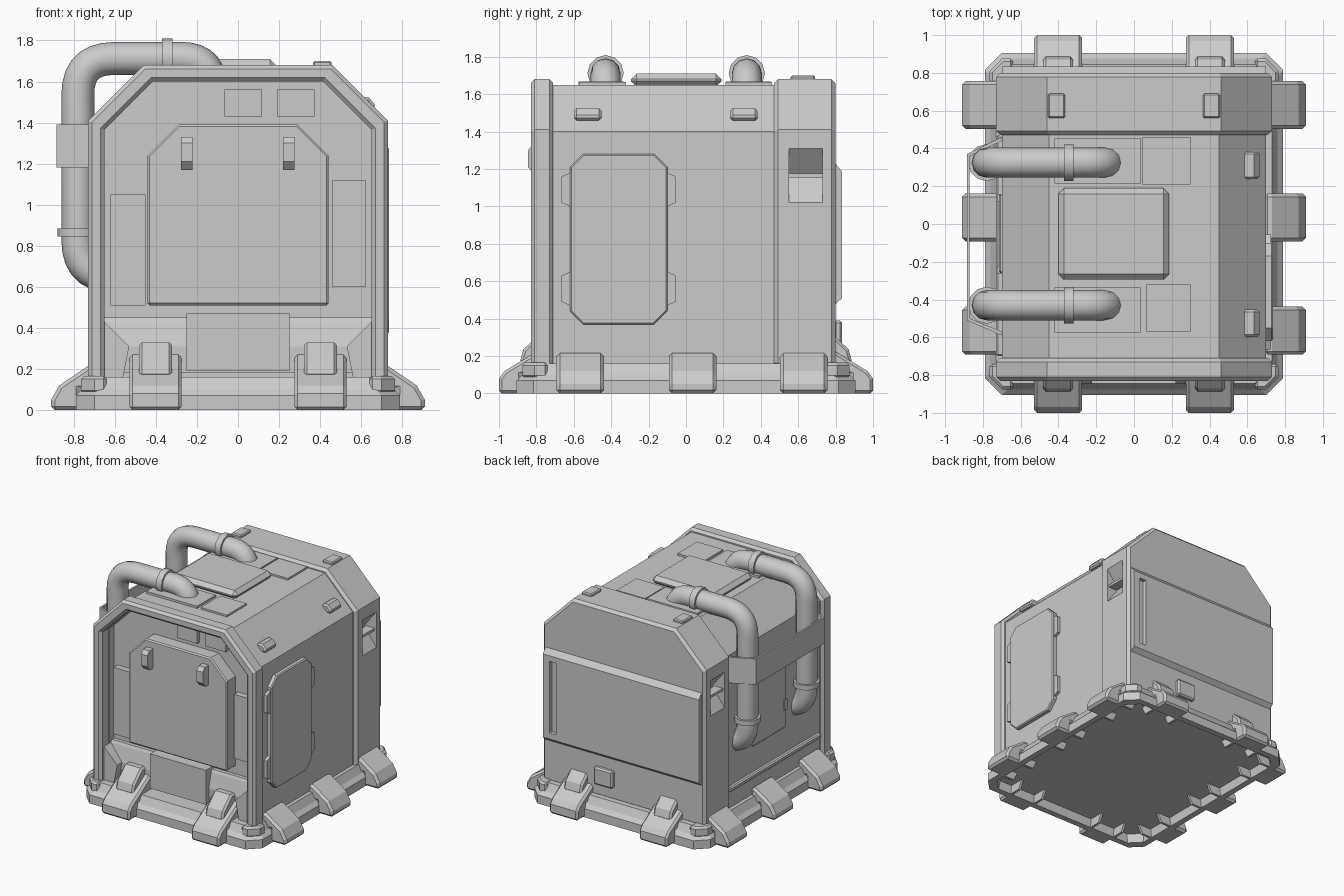
import bpy, bmesh
from math import pi
from mathutils import Vector

if "Cube" in bpy.data.objects:
    bpy.data.objects.remove(bpy.data.objects["Cube"], do_unlink=True)

grey = bpy.data.materials.new("light_grey")
grey.use_nodes = True
grey.diffuse_color = (0.6, 0.6, 0.6, 1)
grey.node_tree.nodes["Principled BSDF"].inputs["Base Color"].default_value = (0.6, 0.6, 0.6, 1)


def finish(name, bm, bevel=0):
    bmesh.ops.recalc_face_normals(bm, faces=bm.faces[:])
    me = bpy.data.meshes.new(name)
    bm.to_mesh(me)
    bm.free()
    me.materials.append(grey)
    ob = bpy.data.objects.new(name, me)
    bpy.context.collection.objects.link(ob)
    if bevel:
        m = ob.modifiers.new("chamfer", "BEVEL")
        m.width, m.segments, m.limit_method = bevel, 1, "ANGLE"
        m.angle_limit = pi / 3
    return ob


def prism(name, pts, axis, a, b, bevel=0):
    """Extrude a 2D profile along an axis from a to b."""
    place = {"x": lambda p, d: (d, p[0], p[1]),
             "y": lambda p, d: (p[0], d, p[1]),
             "z": lambda p, d: (p[0], p[1], d)}[axis]
    bm = bmesh.new()
    lo = [bm.verts.new(place(p, a)) for p in pts]
    hi = [bm.verts.new(place(p, b)) for p in pts]
    bm.faces.new(lo)
    bm.faces.new(hi)
    for i in range(len(pts)):
        j = (i + 1) % len(pts)
        bm.faces.new((lo[i], lo[j], hi[j], hi[i]))
    return finish(name, bm, bevel)


def box(name, x0, x1, y0, y1, z0, z1, bevel=0):
    return prism(name, [(x0, y0), (x1, y0), (x1, y1), (x0, y1)], "z", z0, z1, bevel)


def half_arch(w, top, cut, bottom):
    """Right half of a house outline with chamfered top corners."""
    return [(w, bottom), (w, top - cut), (w - cut, top)]


def arch(*args):
    right = half_arch(*args)
    return right + [(-x, z) for x, z in reversed(right)]


def cut(ob, cutter):
    bpy.context.view_layer.objects.active = ob
    for m in list(ob.modifiers):
        bpy.ops.object.modifier_apply(modifier=m.name)
    m = ob.modifiers.new("cut", "BOOLEAN")
    m.object, m.solver = cutter, "EXACT"
    bpy.ops.object.modifier_apply(modifier=m.name)
    bpy.data.objects.remove(cutter, do_unlink=True)


def octagon(w, d, c):
    return [(w, c - d), (w, d - c), (w - c, d), (c - w, d),
            (-w, d - c), (-w, c - d), (c - w, -d), (w - c, -d)]


# Base skirt, hollow underneath
bm = bmesh.new()
rings = []
for inset, z in [(0.06, 0.07), (0.05, 0), (0, 0), (0, 0.07), (0.03, 0.1), (0.06, 0.16)]:
    rings.append([bm.verts.new((x, y, z)) for x, y in octagon(0.79 - inset, 0.905 - inset, 0.09)])
for r, s in zip(rings, rings[1:]):
    for i in range(8):
        j = (i + 1) % 8
        bm.faces.new((r[i], r[j], s[j], s[i]))
bm.faces.new(rings[0])
bm.faces.new(rings[-1])
finish("base_skirt", bm)
for sx in (-1, 1):
    for sy in (-1, 1):
        pts = [(0.64, 0.74), (0.765, 0.74), (0.765, 0.81), (0.7, 0.875), (0.64, 0.875)]
        prism("base_corner", [(sx * x, sy * y) for x, y in pts], "z", 0.08, 0.165, 0.015)

# Feet: long ones front and back, short ones on the sides
long_foot = [(1, 0), (1, 0.08), (0.97, 0.12), (0.83, 0.205), (0.70, 0.29),
             (0.68, 0.29), (0.68, 0.1), (0.88, 0.1), (0.88, 0)]
short_foot = [(0.91, 0), (0.91, 0.05), (0.87, 0.12), (0.73, 0.215),
              (0.69, 0.215), (0.69, 0.1), (0.77, 0.1), (0.77, 0)]
latch = [(0.89, 0.16), (0.87, 0.235), (0.77, 0.33), (0.70, 0.33), (0.70, 0.2)]


def foot(profile, axis, sign, centre):
    def part(name, pts, a, b, bevel=0):
        prism(name, [(sign * o, z) for o, z in pts], axis, centre + a, centre + b, bevel)
    part("foot", profile, -0.127, 0.127, 0.018)
    edge = profile[-1][0]
    fin = [(edge, 0), (edge, 0.08), (edge - 0.16, 0.08), (edge - 0.12, 0)]
    for side in (-0.125, 0.105):
        part("foot_fin", fin, side, side + 0.02)
    if axis == "x":
        part("foot_latch", latch, -0.08, 0.08, 0.015)


for s in (-1, 1):
    for x in (-0.402, 0.402):
        foot(long_foot, "x", s, x)
    for y in (-0.565, 0.035, 0.63):
        foot(short_foot, "y", s, y)

# Main body, front frame and rear block
prism("main_body", arch(0.70, 1.65, 0.25, 0.14), "y", -0.66, 0.5)
inner = half_arch(0.65, 1.6, 0.235, 0.14)
opening = [(-x, z) for x, z in inner] + inner[::-1]
prism("front_frame", arch(0.73, 1.68, 0.27, 0.14) + opening, "y", -0.83, -0.71, 0.02)
prism("frame_seal", arch(0.70, 1.65, 0.25, 0.14) + opening, "y", -0.72, -0.66)
rear = prism("rear_block", arch(0.73, 1.68, 0.27, 0.14), "y", 0.47, 0.80, 0.022)
for s in (-1, 1):
    notch = [(s * 0.75, 1.335), (s * 0.62, 1.17), (s * 0.75, 0.995)]
    cut(rear, prism("notch_cutter", notch, "y", 0.55, 0.73))
    box("grip_bar", *sorted((s * 0.64, s * 0.715)), 0.55, 0.73, 1.155, 1.175)
    box("roof_pad", s * 0.41 - 0.045, s * 0.41 + 0.045, 0.56, 0.69, 1.67, 1.70, 0.008)

# Rear hatch with a grip slot, and a small socket
hatch = prism("rear_hatch", [(0.79, 0.47), (0.835, 0.51), (0.835, 1.185), (0.79, 1.24)],
              "x", -0.70, 0.70)
cut(hatch, box("slot_cutter", 0.58, 0.64, 0.802, 0.9, 0.56, 1.14))
box("rear_socket", 0.08, 0.25, 0.79, 0.835, 0.25, 0.39, 0.012)

# Front recess: door, handles and panels
door = [(-0.44, 0.51), (0.44, 0.51), (0.44, 1.24), (0.29, 1.39), (-0.29, 1.39), (-0.44, 1.24)]
prism("front_door", door, "y", -0.77, -0.65, 0.01)
handle = [(-0.76, 1.17), (-0.81, 1.17), (-0.845, 1.21), (-0.845, 1.3), (-0.82, 1.33), (-0.76, 1.33)]
for x in (-0.25, 0.248):
    prism("door_handle", handle, "x", x - 0.028, x + 0.028)
box("left_recess_panel", 0.46, 0.62, -0.71, -0.65, 0.6, 1.12)
box("right_recess_panel", -0.62, -0.45, -0.71, -0.65, 0.51, 1.05)
for x in (-0.065, 0.19):
    box("upper_recess_panel", x, x + 0.182, -0.69, -0.65, 1.43, 1.56)
sill = [(-0.65, 0.45), (-0.69, 0.45), (-0.70, 0.43), (-0.73, 0.31), (-0.73, 0.18), (-0.65, 0.18)]
prism("door_sill", sill, "x", -0.65, 0.65)
box("door_step", -0.25, 0.25, -0.77, -0.65, 0.19, 0.47)
for s in (-1, 1):
    gusset = [(0.66, 0.16), (0.56, 0.16), (0.53, 0.31), (0.66, 0.44)]
    prism("sill_gusset", [(s * x, z) for x, z in gusset], "y", -0.79, -0.66)

# Side door with hinges
side_door = octagon(0.26, 0.455, 0.07)
prism("side_door", [(y - 0.36, z + 0.825) for y, z in side_door], "x", 0.69, 0.735, 0.008)
for z in (0.56, 1.09):
    for y, s in ((-0.62, -1), (-0.10, 1)):
        pts = [(y - s * 0.03, z - 0.09), (y, z - 0.09), (y + s * 0.045, z - 0.07),
               (y + s * 0.045, z + 0.07), (y, z + 0.09), (y - s * 0.03, z + 0.09)]
        prism("door_hinge", pts, "x", 0.69, 0.725)

# Marker lamps on the sloping roof edge
for y in (-0.525, 0.31):
    prism("marker_lamp", [(0.56, 1.5), (0.6, 1.525), (0.635, 1.525), (0.665, 1.49), (0.665, 1.46), (0.6, 1.46)],
          "y", y - 0.072, y + 0.072, 0.012)

# Roof hatch and plates
box("roof_hatch", -0.40, 0.185, -0.295, 0.19, 1.64, 1.71, 0.03)
box("roof_plate", 0.045, 0.30, 0.21, 0.46, 1.64, 1.665)
box("roof_plate", 0.065, 0.30, -0.57, -0.32, 1.64, 1.665)
for y in (-0.455, 0.335):
    box("pipe_plate", -0.42, 0.035, y - 0.12, y + 0.12, 1.64, 1.668)

# Right side: service panel, clips and ledge behind the pipes
box("service_panel", -0.715, -0.69, -0.26, 0.16, 0.55, 1.12, 0.008)
for y in (-0.245, 0.14):
    box("panel_clip", -0.725, -0.70, y - 0.02, y + 0.02, 0.7, 0.78)
box("side_ledge", -0.73, -0.69, -0.7, 0.47, 0.3, 0.34, 0.01)


# Pipes with clamps
def rounded_path(corners, radius, steps=7):
    out = [corners[0]]
    for a, b, c in zip(corners, corners[1:], corners[2:]):
        p = b + (a - b).normalized() * radius
        q = b + (c - b).normalized() * radius
        for i in range(steps + 1):
            t = i / steps
            out.append(p * (1 - t) ** 2 + b * (2 * t * (1 - t)) + q * t ** 2)
    return out + [corners[-1]]


def tube(name, pts, radius):
    cu = bpy.data.curves.new(name, "CURVE")
    cu.dimensions, cu.bevel_depth, cu.bevel_resolution = "3D", radius, 4
    cu.use_fill_caps = True
    sp = cu.splines.new("POLY")
    sp.points.add(len(pts) - 1)
    for p, co in zip(sp.points, pts):
        p.co = (*co, 1)
    cu.materials.append(grey)
    ob = bpy.data.objects.new(name, cu)
    bpy.context.collection.objects.link(ob)
    bpy.ops.object.select_all(action="DESELECT")
    ob.select_set(True)
    bpy.context.view_layer.objects.active = ob
    bpy.ops.object.convert(target="MESH")
    bpy.ops.object.shade_smooth_by_angle(angle=pi / 5)


for y in (-0.43, 0.325):
    corners = [Vector((x, y, z)) for x, z in
               ((-0.13, 1.55), (-0.14, 1.712), (-0.78, 1.712), (-0.78, 0.65), (-0.60, 0.65))]
    path = rounded_path(corners[:3], 0.13)[:-1] + rounded_path(corners[1:], 0.175)[1:]
    tube("pipe", path, 0.08)
    tube("roof_clamp", [Vector((x, y, 1.712)) for x in (-0.37, -0.32)], 0.097)
    tube("side_clamp", [Vector((-0.78, y, z)) for z in (0.845, 0.885)], 0.098)

# Strap around the two pipes
band = [(-0.70, 0.46), (-0.885, 0.37), (-0.885, -0.51), (-0.70, -0.59)]
inside = [(-0.70, -0.57), (-0.87, -0.50), (-0.87, 0.36), (-0.70, 0.44)]
prism("pipe_strap", band + inside, "z", 1.18, 1.39)
